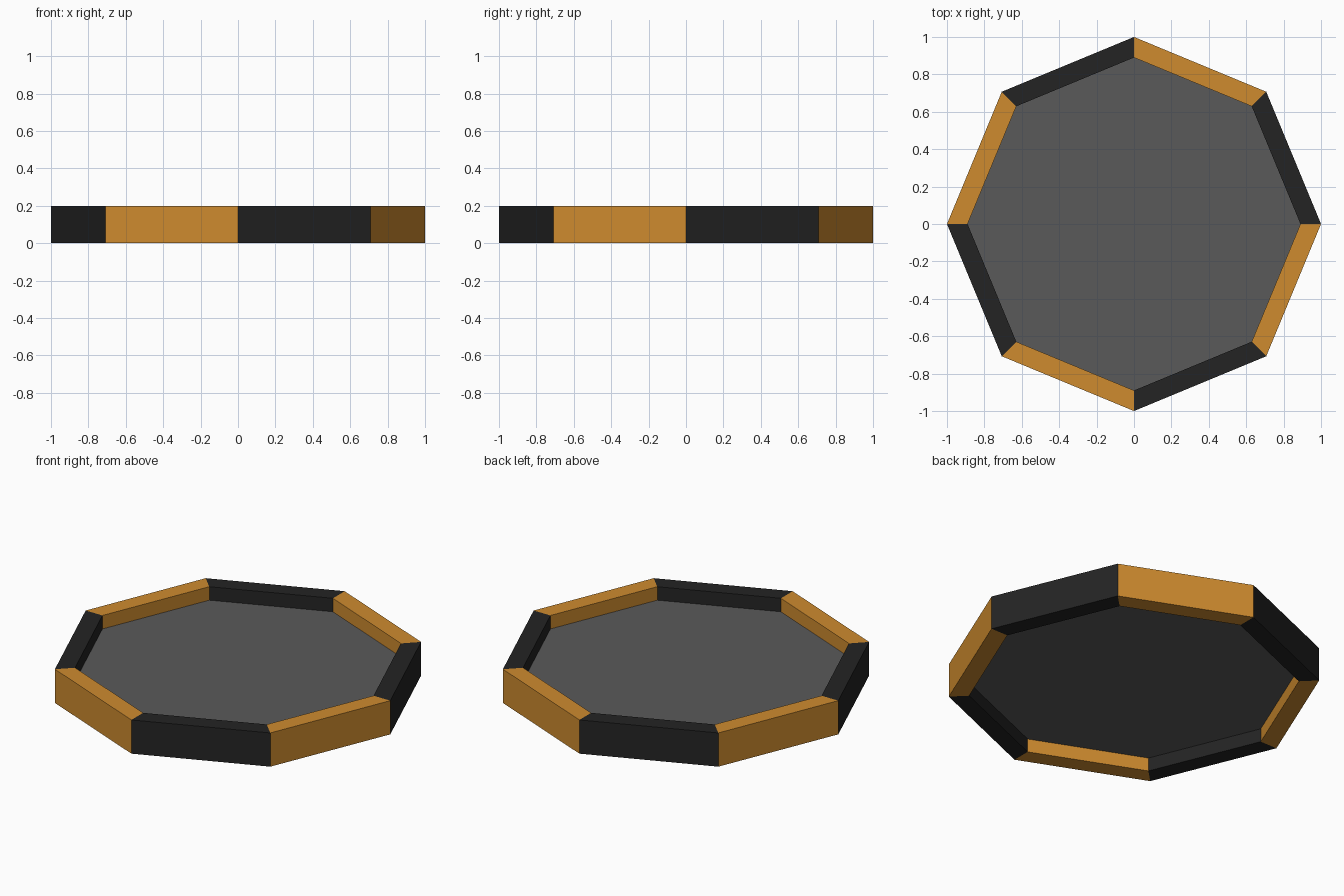
import bpy
import bmesh
import math

cube = bpy.data.objects.get("Cube")
if cube:
    bpy.data.objects.remove(cube, do_unlink=True)

SIDES = 8
OUTER, INNER = 1.0, 0.89
HEIGHT = 0.2
FLOOR_BOTTOM, FLOOR_TOP = 0.08, 0.12


def make_material(name, rgb):
    mat = bpy.data.materials.new(name)
    mat.use_nodes = True
    colour = (*rgb, 1.0)
    mat.diffuse_color = colour
    mat.node_tree.nodes["Principled BSDF"].inputs["Base Color"].default_value = colour
    return mat


def corner(index, radius):
    angle = math.tau * index / SIDES
    return radius * math.cos(angle), radius * math.sin(angle)


def make_prism(name, outline, z0, z1, mat):
    """Extrude a flat outline from z0 up to z1."""
    bm = bmesh.new()
    base = bm.faces.new([bm.verts.new((x, y, z0)) for x, y in outline])
    result = bmesh.ops.extrude_face_region(bm, geom=[base], use_keep_orig=True)
    top = [v for v in result["geom"] if isinstance(v, bmesh.types.BMVert)]
    bmesh.ops.translate(bm, verts=top, vec=(0, 0, z1 - z0))
    bmesh.ops.recalc_face_normals(bm, faces=bm.faces)
    mesh = bpy.data.meshes.new(name)
    bm.to_mesh(mesh)
    bm.free()
    mesh.materials.append(mat)
    obj = bpy.data.objects.new(name, mesh)
    bpy.context.collection.objects.link(obj)
    return obj


black = make_material("black", (0.017, 0.017, 0.017))
orange = make_material("orange", (0.62, 0.26, 0.028))
grey = make_material("grey", (0.102, 0.102, 0.102))

# Rim of mitred bars in alternating colours
for i in range(SIDES):
    outline = [corner(i, INNER), corner(i, OUTER),
               corner(i + 1, OUTER), corner(i + 1, INNER)]
    make_prism(f"rim_bar_{i + 1}", outline, 0.0, HEIGHT, orange if i % 2 else black)

# Floor slab held halfway up the rim
make_prism("floor", [corner(i, INNER) for i in range(SIDES)],
           FLOOR_BOTTOM, FLOOR_TOP, grey)
